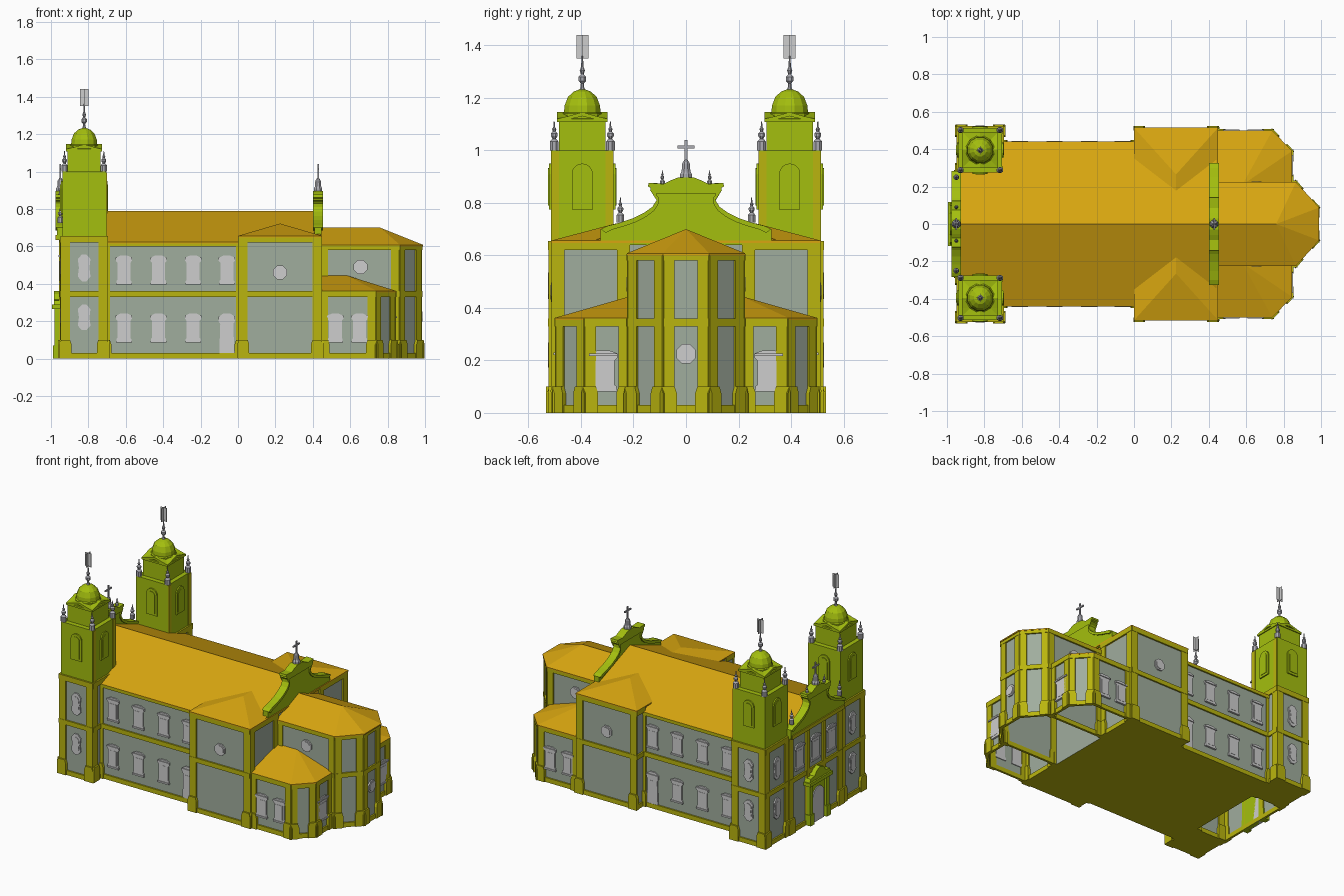
import bpy, bmesh, math
from mathutils import Vector

if "Cube" in bpy.data.objects:
    bpy.data.objects.remove(bpy.data.objects["Cube"])

def material(name, r, g, b):
    m = bpy.data.materials.new(name)
    m.diffuse_color = [((c / 255 + .055) / 1.055) ** 2.4 for c in (r, g, b)] + [1]
    m.use_nodes = True
    m.node_tree.nodes["Principled BSDF"].inputs["Base Color"].default_value = m.diffuse_color
    return m

WALL = material("wall_grey_green", 160, 173, 158)
TRIM = material("trim_olive", 186, 181, 14)
LIME = material("tower_lime", 164, 191, 14)
ROOF = material("roof_gold", 216, 166, 16)
PANE = material("window_grey", 206, 206, 206)
STONE = material("stone_grey", 172, 172, 178)

def finish(name, bm, *mats):
    bmesh.ops.recalc_face_normals(bm, faces=bm.faces)
    me = bpy.data.meshes.new(name)
    bm.to_mesh(me)
    bm.free()
    for m in mats:
        me.materials.append(m)
    ob = bpy.data.objects.new(name, me)
    bpy.context.collection.objects.link(ob)
    return ob

def hull(name, pts, mat, bottom=None):
    """Convex solid; bottom may be 'open' or 'trim'."""
    bm = bmesh.new()
    for p in pts:
        bm.verts.new(p)
    bmesh.ops.convex_hull(bm, input=bm.verts)
    bmesh.ops.dissolve_limit(bm, angle_limit=.01, verts=bm.verts, edges=bm.edges)
    bmesh.ops.recalc_face_normals(bm, faces=bm.faces)
    bm.normal_update()
    low = [f for f in bm.faces if f.normal.z < -.9]
    if bottom == 'open':
        bmesh.ops.delete(bm, geom=low, context='FACES')
    elif bottom == 'trim':
        for f in low:
            f.material_index = 1
    return finish(name, bm, mat, TRIM)

def prism(path, z0, z1):
    return [(x, y, z) for z in (z0, z1) for x, y in path]

def rect(x0, x1, y0, y1):
    return [(x0, y0), (x1, y0), (x1, y1), (x0, y1)]

def panel(bm, poly, o, n, d0, d1):
    """Extrude a (u, z) outline out of the wall at o along its normal n."""
    a, b = [[bm.verts.new((o[0] - n[1] * u + n[0] * d, o[1] + n[0] * u + n[1] * d, z))
             for u, z in poly] for d in (d0, d1)]
    bm.faces.new(a)
    bm.faces.new(b[::-1])
    for i in range(len(poly)):
        j = (i + 1) % len(poly)
        bm.faces.new((a[i], a[j], b[j], b[i]))

def lathe(name, prof, x, y, mat, seg=8):
    bm = bmesh.new()
    rings = [[bm.verts.new((x + r * math.cos(2 * math.pi * (i + .5) / seg),
                            y + r * math.sin(2 * math.pi * (i + .5) / seg), z))
              for i in range(seg)] for r, z in prof]
    for a, b in zip(rings, rings[1:]):
        for i in range(seg):
            j = (i + 1) % seg
            bm.faces.new((a[i], a[j], b[j], b[i]))
    bm.faces.new(rings[0])
    bm.faces.new(rings[-1])
    return finish(name, bm, mat)

def mir(path, s):
    return path if s > 0 else [(x, -y) for x, y in path][::-1]

def dress(name, path, bands, closed=False, w=.042):
    """Plinth, bands and corner pilasters along a counter-clockwise wall path."""
    bm = bmesh.new()
    top = bands[-1][1]
    for p, q in zip(path, path[1:] + path[:1] if closed else path[1:]):
        e = Vector(q) - Vector(p)
        L = e.length
        t = e / L
        n = (t.y, -t.x)
        for z0, z1 in [(0, .03)] + bands:
            panel(bm, rect(-.006, L + .006, z0, z1), p, n, -.005, .01)
        if L < .08:
            continue
        k = min(w, L / 4)
        for u0, u1 in ((-.006, k), (L - k, L + .006)):
            panel(bm, rect(u0, u1, 0, top), p, n, -.005, .008)
            panel(bm, [(u0 - .008, 0), (u1 + .008, 0), (u1 + .008, .075), (u1, .1),
                       (u0, .1), (u0 - .008, .075)], p, n, -.005, .018)
    finish(name, bm, TRIM)

def window(name, o, n, z, w=.08, h=.155, door=False):
    a = w / 2
    bm = bmesh.new()
    half = [(a, z), (a, z + .02), (a * .87, z + .025), (a * .87, z + h * .76),
            (a * 1.08, z + h * .82), (a * 1.08, z + h * .93), (a * .5, z + h)]
    if door:
        half[1:3] = [(a, z + .01), (a, z + .03)]
    panel(bm, half + [(-u, v) for u, v in half[::-1]], o, n, -.005, .008)
    panel(bm, rect(-a * 1.1, a * 1.1, z + h * .87, z + h * .93), o, n, 0, .014)
    if not door:
        panel(bm, rect(-a * 1.05, a * 1.05, z, z + .01), o, n, 0, .013)
    finish(name + "_frame", bm, PANE)
    bm = bmesh.new()
    panel(bm, rect(-a * .6, a * .6, z + .02, z + h * .75), o, n, 0, .0095)
    finish(name + "_pane", bm, PANE)

def shape(name, poly, o, n, mat, d=.009, d0=-.005):
    bm = bmesh.new()
    panel(bm, poly, o, n, d0, d)
    return finish(name, bm, mat)

def oculus(name, o, n, z):
    for r, d in ((.04, .009), (.03, .012)):
        shape(name, [(r * math.cos(math.pi * (i + .5) / 4), z + r * math.sin(math.pi * (i + .5) / 4))
                     for i in range(8)], o, n, PANE, d)

def arch(w, z0, z1):
    return [(-w, z0), (w, z0)] + [(w * math.cos(math.pi * i / 8), z1 - w + w * math.sin(math.pi * i / 8))
                                  for i in range(9)]

def pinnacle(x, y, z, h):
    prof = [(.018, 0), (.018, .3), (.013, .35), (.007, .4), (.014, .5), (.014, .58), (.006, .66),
            (.009, .74), (.004, .8), (.002, 1)]
    lathe("pinnacle", [(r * h / .11, z + v * h) for r, v in prof], x, y, STONE)

# Wall masses: nave and transept with floor, porch and chancel open below
LEVELS = [(.33, .36), (.62, .655)]
hull("nave_walls", prism(rect(-.72, .44, -.43, .43), 0, .62), WALL, 'trim')
hull("transept_walls", prism(rect(.01, .44, -.505, .505), 0, .65), WALL, 'trim')
hull("porch_walls", prism(rect(-.945, -.72, -.275, .275), 0, .65), WALL, 'open')
apse = [(.44, -.215), (.86, -.215), (.975, -.085), (.975, .085), (.86, .215), (.44, .215)]
hull("chancel_walls", prism(apse, 0, .6), WALL, 'open')
dress("chancel_trim", apse, [(.33, .36), (.58, .605)])

# Roofs
hull("nave_roof", prism(rect(-.93, .44, -.44, .44), .615, .622)
     + [(-.93, 0, .79), (.44, 0, .79)], ROOF)
hull("transept_roof", prism(rect(0, .45, -.515, .515), .648, .656)
     + [(.225, -.265, .722), (.225, .265, .722)], ROOF)
eave = [(.44, -.225), (.866, -.225), (.99, -.088), (.99, .088), (.866, .225), (.44, .225)]
hull("chancel_roof", prism(eave, .6, .608) + [(.44, 0, .7), (.76, 0, .7)], ROOF)
oculus("apse_oculus", (.975, 0), (1, 0), .225)

for s in (1, -1):
    N = (0, s)
    # Transept and nave side trim
    dress("transept_trim", mir([(.44, .22), (.44, .505), (.01, .505), (.01, .43)], s), LEVELS)
    dress("nave_trim", mir([(.01, .43), (-.705, .43)], s), [(.33, .36), (.6, .622)], w=.02)
    oculus("transept_oculus", (.225, s * .505), N, .46)
    oculus("chancel_oculus", (.655, s * .215), N, .49)
    for i, x in enumerate((-.61, -.425, -.24, -.06)):
        window("upper_window", (x, s * .43), N, .395)
        if i < 3:
            window("lower_window", (x, s * .43), N, .085)
        else:
            window("side_door", (x, s * .43), N, .01, h=.23, door=True)
    # Sacristy
    plan = [(.835, .215), (.835, .385), (.735, .49), (.44, .49)]
    hull("sacristy_walls", prism([(.44, s * .215)] + mir(plan, s), 0, .355), WALL, 'open')
    dress("sacristy_trim", mir(plan, s), [(.33, .36)])
    lean = [(.44, .21), (.845, .21), (.845, .39), (.74, .5), (.44, .5)]
    hull("sacristy_roof", prism(mir(lean, s), .354, .362)
         + [(.44, s * .21, .445), (.58, s * .21, .445)], ROOF)
    for x in (.52, .65):
        window("sacristy_window", (x, s * .49), N, .085)
    window("sacristy_end_window", (.835, s * .315), (1, 0), .082, w=.1)

    # Tower
    cx, cy = -.8225, s * .395
    base = rect(-.94, -.705, .275, .515)
    hull("tower_base", prism(mir(base, s), 0, .65), WALL, 'trim')
    dress("tower_trim", mir(base, s), LEVELS, closed=True)
    hull("tower_belfry", prism(rect(cx - .117, cx + .117, cy - .119, cy + .119), .65, 1), LIME)
    for u in (-.103, .103):
        shape("belfry_strip", rect(u - .015, u + .015, .655, .995), (cx + .117, cy), (1, 0), TRIM, .004)
    cap = [(-.088, 1), (.088, 1), (.088, 1.115), (.055, 1.122), (0, 1.14), (-.055, 1.122), (-.088, 1.115)]
    crown = [(.096, 1.108), (.096, 1.12), (.055, 1.13), (0, 1.146), (-.055, 1.13), (-.096, 1.12),
             (-.096, 1.108), (0, 1.13)]
    for n in ((1, 0), (0, 1)):
        shape("tower_cap", cap, (cx, cy), n, LIME, .088, -.088)
        shape("cap_cornice", crown, (cx, cy), n, LIME, .096, -.096)
    for n in ((1, 0), (-1, 0), (0, 1), (0, -1)):
        o = (cx + n[0] * .117, cy + n[1] * .119)
        shape("belfry_arch_frame", arch(.04, .775, .95), o, n, LIME, .008)
        shape("belfry_arch_panel", arch(.026, .79, .932), o, n, LIME, .011)
        if n == (-1, 0) or n == N:
            for z, h in ((.485, .072), (.22, .068)):
                lozenge = [(.012, h), (.034, h * .65), (.028, 0), (.034, -h * .65), (.012, -h)]
                for k, d in ((1, .009), (.7, .012)):
                    poly = [(u * k, z + v * k) for u, v in lozenge]
                    poly += [(-u, v) for u, v in poly[::-1]]
                    shape("tower_window", poly, o, n, PANE, d)
    lathe("tower_dome", [(.078, 1.115), (.078, 1.14), (.072, 1.145), (.07, 1.17), (.057, 1.203),
                         (.034, 1.224), (.008, 1.233)], cx, cy, LIME, 12)
    lathe("tower_finial", [(.014, 1.225), (.008, 1.24), (.006, 1.255), (.016, 1.265), (.016, 1.28),
                           (.006, 1.29), (.011, 1.305), (.005, 1.318), (.003, 1.36)], cx, cy, STONE)
    for n in ((1, 0), (0, 1)):
        shape("weather_vane", rect(-.023, .023, 1.35, 1.44), (cx, cy), n, PANE, .001, -.001)
    for dx in (-.105, .105):
        for dy in (-.107, .107):
            pinnacle(cx + dx, cy + dy, 1, .11)

# Curved gables, front and rear
curve = [(.325, .7), (.3, .712), (.25, .725), (.2, .742), (.16, .762), (.128, .785), (.112, .81),
         (.112, .835), (.125, .852), (.145, .862), (.142, .876), (.085, .872), (.06, .885), (.03, .897)]
for x, k in ((-.95, .87), (.428, 1)):
    line = [(u * k, z) for u, z in curve]
    line += [(-u, z) for u, z in line[::-1]]
    n, o = (1, 0), (x, 0)
    shape("gable", [(-.325 * k, .64), (.325 * k, .64)] + line, o, n, LIME, .018, -.018)
    shape("gable_coping", line + [(u * .94, z - .014) for u, z in line[::-1]], o, n, LIME, .026, -.026)
    lathe("cross_pedestal", [(.024, .895), (.024, .91), (.018, .92), (.016, .95), (.006, .965)], x, 0, STONE)
    shape("cross_post", rect(-.005, .005, .955, 1.04), o, n, STONE, .004, -.004)
    shape("cross_arm", rect(-.033, .033, 1.008, 1.018), o, n, STONE, .004, -.004)
for s in (1, -1):
    pinnacle(-.95, s * .09, .865, .06)
    pinnacle(-.95, s * .25, .725, .095)

# Entrance front
W, F = (-1, 0), (-.945, 0)
dress("front_trim", [(-.945, .275), (-.945, -.275)], LEVELS)
shape("front_cornice", rect(-.275, .275, .635, .66), F, W, TRIM, .03)
for y in (-.165, 0, .165):
    window("front_window", (-.945, y), W, .395, w=.085, h=.17)
shape("portal_surround", rect(-.1, .1, 0, .27), F, W, LIME, .022)
shape("portal_door", arch(.058, 0, .225), F, W, PANE, .028)
for u in (-.085, .085):
    shape("front_pilaster", rect(u - .016, u + .016, 0, .64), F, W, TRIM, .012)
    shape("portal_column", rect(u - .015, u + .015, 0, .265), F, W, LIME, .036)
    shape("portal_column_base", rect(u - .02, u + .02, 0, .07), F, W, LIME, .043)
shape("portal_cornice", rect(-.118, .118, .265, .288), F, W, LIME, .05)
shape("portal_pediment", [(-.11, .288), (.11, .288), (.1, .31), (.06, .315), (.035, .345), (0, .36),
                          (-.035, .345), (-.06, .315), (-.1, .31)], F, W, LIME, .04)
